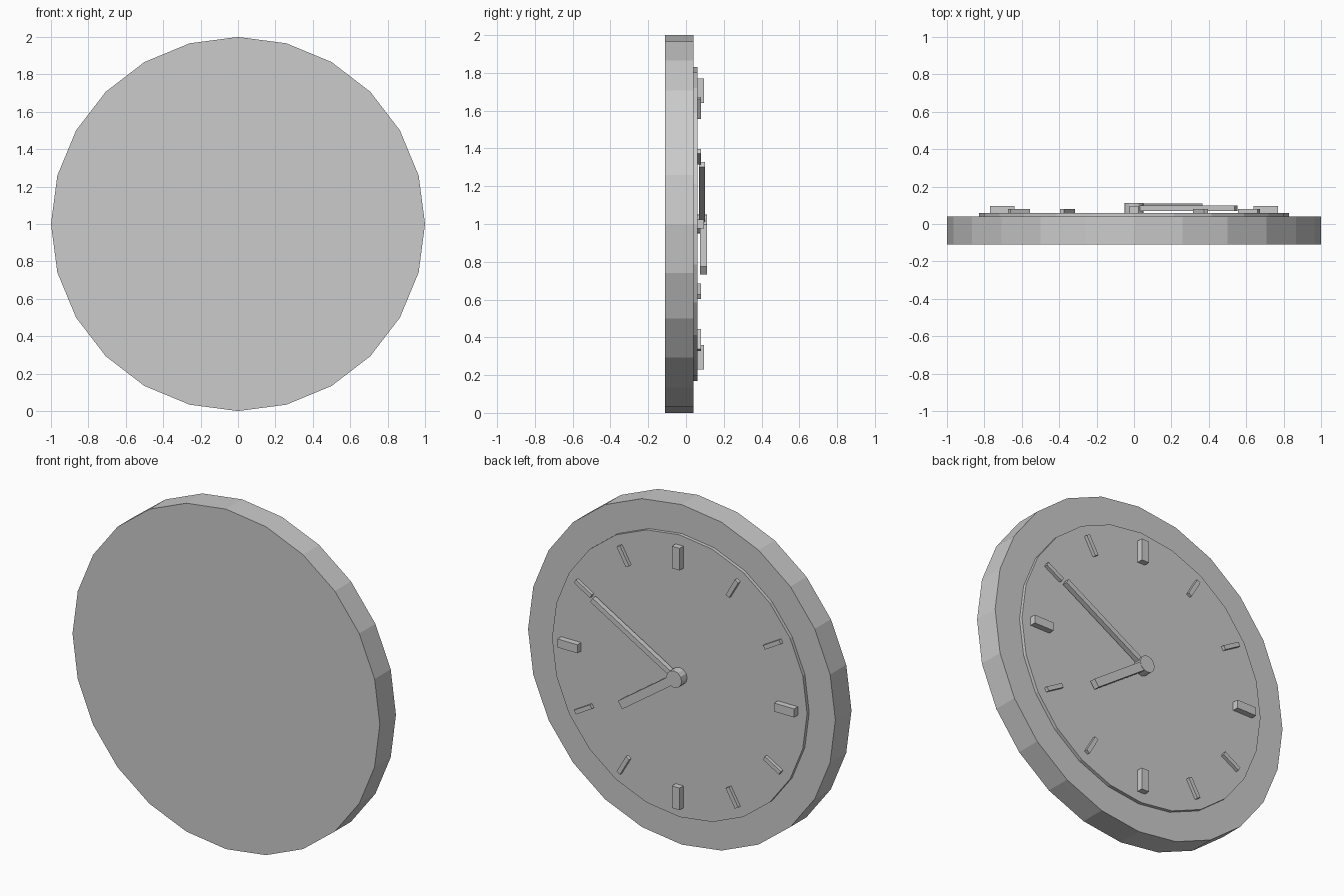
import bpy
from math import sin, cos, radians, pi

if "Cube" in bpy.data.objects:
    bpy.data.objects.remove(bpy.data.objects["Cube"])


def disc(name, radius, y0, y1, sides):
    # cylinder along y centred on the dial axis, with a vertex at the top
    verts = [(radius * sin(2 * pi * i / sides), y, 1 + radius * cos(2 * pi * i / sides))
             for y in (y0, y1) for i in range(sides)]
    faces = [list(range(sides))[::-1], list(range(sides, 2 * sides))]
    faces += [[i, (i + 1) % sides, sides + (i + 1) % sides, sides + i] for i in range(sides)]
    return build(name, verts, faces)


def bar(name, angle, r0, r1, width, y0, y1):
    # radial box; angle in degrees from 12 o'clock towards +x
    a = radians(angle)
    s, c, w = sin(a), cos(a), width / 2
    corners = [(r0, -w), (r0, w), (r1, w), (r1, -w)]
    verts = [(r * s + t * c, y, 1 + r * c - t * s) for y in (y0, y1) for r, t in corners]
    faces = [[3, 2, 1, 0], [4, 5, 6, 7]]
    faces += [[i, (i + 1) % 4, 4 + (i + 1) % 4, 4 + i] for i in range(4)]
    return build(name, verts, faces)


def build(name, verts, faces):
    mesh = bpy.data.meshes.new(name)
    mesh.from_pydata(verts, [], faces)
    obj = bpy.data.objects.new(name, mesh)
    bpy.context.collection.objects.link(obj)
    # consistent outward normals
    bpy.context.view_layer.objects.active = obj
    bpy.ops.object.mode_set(mode='EDIT')
    bpy.ops.mesh.select_all(action='SELECT')
    bpy.ops.mesh.normals_make_consistent(inside=False)
    bpy.ops.object.mode_set(mode='OBJECT')
    return obj


# case and raised dial
disc("case", 1.0, -0.11, 0.04, 24)
disc("dial", 0.83, 0.04, 0.06, 24)

# hour markers, larger at the quarters
for h in range(12):
    if h % 3 == 0:
        bar(f"quarter_marker_{h}", h * 30, 0.64, 0.77, 0.05, 0.055, 0.095)
    else:
        bar(f"hour_marker_{h}", h * 30, 0.65, 0.77, 0.025, 0.055, 0.08)

# hands and hub
bar("minute_hand", 60, 0, 0.63, 0.03, 0.07, 0.10)
bar("hour_hand", 125, 0, 0.43, 0.05, 0.075, 0.11)
disc("hub", 0.05, 0.055, 0.112, 12)
